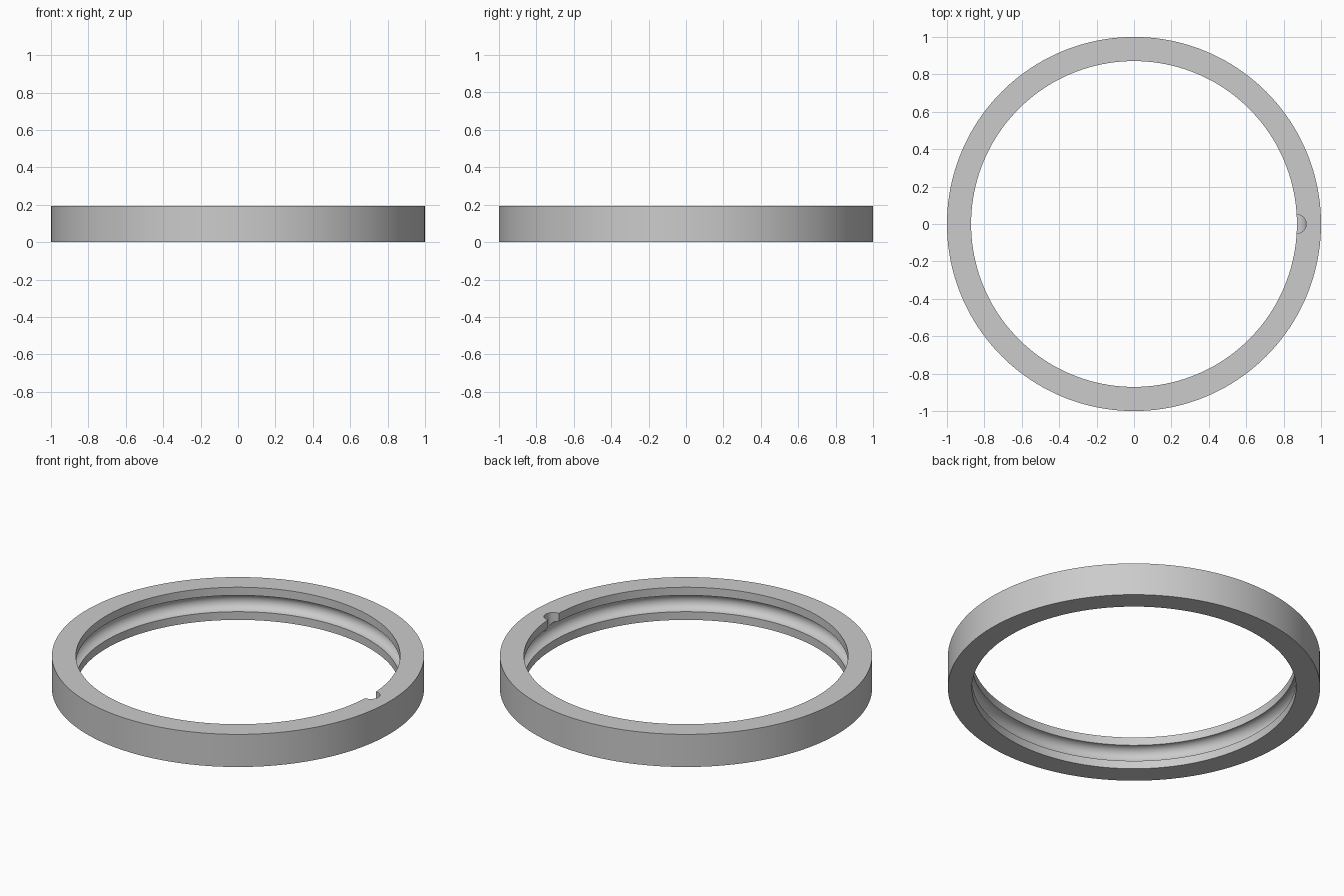
import bpy
import bmesh
import math

cube = bpy.data.objects.get("Cube")
if cube:
    bpy.data.objects.remove(cube, do_unlink=True)

# Proportions, in units of the outer radius
UNIT = 1 / 31
OUTER, INNER, HEIGHT = 31 * UNIT, 27 * UNIT, 6 * UNIT
GROOVE, NOTCH = 1.5 * UNIT, 1.55 * UNIT
MID = HEIGHT / 2
SEGMENTS, ARC = 160, 16

grey = bpy.data.materials.new("steel grey")
grey.use_nodes = True
colour = (0.6, 0.6, 0.6, 1)
grey.diffuse_color = colour
grey.node_tree.nodes["Principled BSDF"].inputs["Base Color"].default_value = colour


def make_object(name, bm):
    bmesh.ops.recalc_face_normals(bm, faces=bm.faces)
    mesh = bpy.data.meshes.new(name)
    bm.to_mesh(mesh)
    bm.free()
    mesh.materials.append(grey)
    obj = bpy.data.objects.new(name, mesh)
    bpy.context.collection.objects.link(obj)
    return obj


# Ring cross-section with a half-round ball groove on the inside
groove = [(INNER + GROOVE * math.sin(math.pi * i / ARC),
           MID - GROOVE * math.cos(math.pi * i / ARC)) for i in range(ARC + 1)]
profile = [(OUTER, HEIGHT), (OUTER, 0), (INNER, 0)] + groove + [(INNER, HEIGHT)]

# Revolve the section into a closed ring
bm = bmesh.new()
loops = []
for s in range(SEGMENTS):
    a = 2 * math.pi * s / SEGMENTS
    loops.append([bm.verts.new((r * math.cos(a), r * math.sin(a), z)) for r, z in profile])
n = len(profile)
for s in range(SEGMENTS):
    here, after = loops[s], loops[(s + 1) % SEGMENTS]
    for i in range(n):
        j = (i + 1) % n
        bm.faces.new((here[i], here[j], after[j], after[i]))
ring = make_object("bearing_outer_ring", bm)

# Ball loading notch, cut from the top down to the groove centre
bm = bmesh.new()
bmesh.ops.create_cone(bm, cap_ends=True, segments=48, radius1=NOTCH, radius2=NOTCH, depth=HEIGHT)
bmesh.ops.translate(bm, verts=bm.verts, vec=(INNER, 0, MID + HEIGHT / 2))
cutter = make_object("notch_cutter", bm)
cutter.hide_render = True

cut = ring.modifiers.new("loading notch", "BOOLEAN")
cut.operation = "DIFFERENCE"
cut.solver = "EXACT"
cut.object = cutter

bpy.ops.object.select_all(action="DESELECT")
ring.select_set(True)
bpy.context.view_layer.objects.active = ring
bpy.ops.object.modifier_apply(modifier=cut.name)
bpy.data.objects.remove(cutter, do_unlink=True)
bpy.ops.object.shade_smooth_by_angle(angle=math.radians(30))
